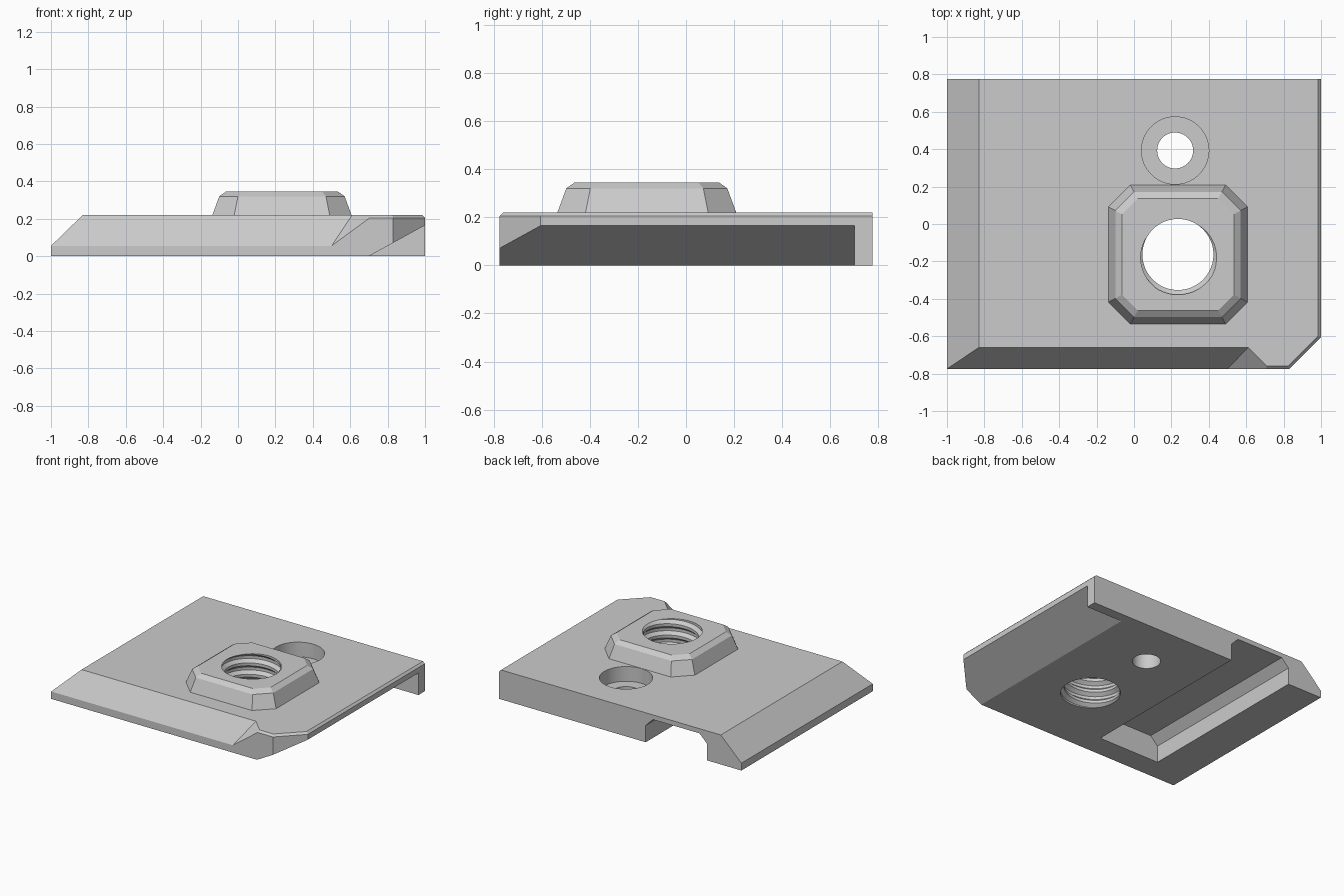
import bpy, bmesh, math
from mathutils import Vector

cube = bpy.data.objects.get("Cube")
if cube:
    bpy.data.objects.remove(cube, do_unlink=True)

grey = bpy.data.materials.new("plain grey")
grey.use_nodes = True
colour = (0.6, 0.6, 0.6, 1)
grey.diffuse_color = colour
grey.node_tree.nodes["Principled BSDF"].inputs["Base Color"].default_value = colour


def finish(name, bm):
    bmesh.ops.recalc_face_normals(bm, faces=bm.faces)
    mesh = bpy.data.meshes.new(name)
    bm.to_mesh(mesh)
    bm.free()
    mesh.materials.append(grey)
    obj = bpy.data.objects.new(name, mesh)
    bpy.context.collection.objects.link(obj)
    return obj


def cut_block(name, low, high, planes):
    """Box trimmed by planes, each given as point and outward normal."""
    bm = bmesh.new()
    bmesh.ops.create_cube(bm, size=1)
    low, high = Vector(low), Vector(high)
    for v in bm.verts:
        v.co = (low + high) / 2 + v.co * (high - low)
    for point, normal in planes:
        cut = bmesh.ops.bisect_plane(
            bm, geom=bm.verts[:] + bm.edges[:] + bm.faces[:], dist=1e-6,
            plane_co=point, plane_no=Vector(normal).normalized(), clear_outer=True)
        edges = [e for e in cut["geom_cut"] if isinstance(e, bmesh.types.BMEdge)]
        bmesh.ops.edgeloop_fill(bm, edges=edges)
    return finish(name, bm)


def loft(name, rings):
    """Closed solid through rings of equal point count."""
    bm = bmesh.new()
    loops = [[bm.verts.new(p) for p in ring] for ring in rings]
    n = len(loops[0])
    for a, b in zip(loops, loops[1:]):
        for i in range(n):
            bm.faces.new((a[i], a[(i + 1) % n], b[(i + 1) % n], b[i]))
    bm.faces.new(loops[0])
    bm.faces.new(loops[-1])
    return finish(name, bm)


def circle(cx, cy, r, z, n=64):
    return [(cx + r * math.cos(2 * math.pi * i / n),
             cy + r * math.sin(2 * math.pi * i / n), z) for i in range(n)]


def octagon(cx, cy, half, flat, z):
    pts = [(half, -flat), (half, flat), (flat, half), (-flat, half),
           (-half, flat), (-half, -flat), (-flat, -half), (flat, -half)]
    return [(cx + x, cy + y, z) for x, y in pts]


def thread(name, cx, cy, crest, root, pitch, bottom, turns, n=48):
    """Helical core used to cut an internal screw thread."""
    bm = bmesh.new()
    radii = (crest, crest, root, root)
    rows = 4 * turns
    grid = {}
    for j in range(rows):
        for i in range(n):
            a = 2 * math.pi * i / n
            grid[i, j] = bm.verts.new((cx + radii[j % 4] * math.cos(a),
                                       cy + radii[j % 4] * math.sin(a),
                                       bottom + pitch * (j / 4 + i / n)))
    for j in range(rows - 1):
        for i in range(n):
            p, q = ((i + 1, j), (i + 1, j + 1)) if i < n - 1 else ((0, j + 4), (0, j + 5))
            if q in grid:
                bm.faces.new((grid[i, j], grid[p], grid[q], grid[i, j + 1]))
    # close both open ends with fans
    height = pitch * turns
    ends = [bm.verts.new((cx, cy, bottom)), bm.verts.new((cx, cy, bottom + height))]
    for e in [e for e in bm.edges if e.is_boundary]:
        middle = (e.verts[0].co.z + e.verts[1].co.z) / 2
        bm.faces.new((*e.verts, ends[middle > bottom + height / 2]))
    return finish(name, bm)


# Mounting plate with sloped left side, clipped corner and thin top chamfers
plate = cut_block("mounting_plate", (-1, -0.775, 0), (1, 0.775, 0.22), [
    ((-1, 0, 0.055), (-0.165, 0, 0.17)),
    ((0.83, -0.775, 0), (1, -1, 0)),
    ((1, 0, 0.205), (1, 0, 1)),
    ((0, -0.775, 0.205), (0, -1, 1)),
    ((0.83, -0.775, 0.205), (1, -1, 1.41)),
])

# Octagonal boss
bx, by = 0.235, -0.163
boss = loft("boss", [octagon(bx, by, h, f, z) for h, f, z in (
    (0.372, 0.255, 0.2), (0.372, 0.255, 0.22), (0.335, 0.235, 0.32), (0.3, 0.215, 0.345))])

# Sloped front edge, stopped by a slanted end face
front_slope = cut_block("front_slope_cutter", (-1.3, -0.95, -0.3), (0.95, -0.5, 0.4), [
    ((0, -0.66, 0.22), (0, 0.165, -0.115)),
    ((0.61, -0.66, 0.22), (0.165, 0.165, -0.225)),
])

# Undercut along the left edge, leaving a lip at the back
undercut = cut_block("undercut_cutter", (0.5, -1, -0.2), (1.3, 0.7, 0.5), [
    ((0.7, 0, 0), (-0.165, 0, 0.3)),
])

# Slot on the underside, open at the back
slot = cut_block("slot_cutter", (-0.715, -0.605, -0.1), (-0.21, 1, 0.185), [
    ((-0.715, 0, 0.125), (-1, 0, 1)),
    ((-0.21, 0, 0.125), (1, 0, 1)),
])

# Counterbored pin hole
hx, hy = 0.22, 0.393
pin_hole = loft("pin_hole_cutter", [
    circle(hx, hy, 0.096, -0.1), circle(hx, hy, 0.096, 0.11),
    circle(hx, hy, 0.18, 0.11), circle(hx, hy, 0.18, 0.4)])

# Threaded hole through the boss
screw_hole = thread("thread_cutter", bx, by, 0.19, 0.215, 0.085, -0.2, 9)

# Combine the parts
bpy.context.view_layer.objects.active = plate
plate.select_set(True)
for tool, operation in ((front_slope, "DIFFERENCE"), (undercut, "DIFFERENCE"),
                        (slot, "DIFFERENCE"), (boss, "UNION"),
                        (pin_hole, "DIFFERENCE"), (screw_hole, "DIFFERENCE")):
    tool.hide_render = True
    mod = plate.modifiers.new(tool.name, "BOOLEAN")
    mod.operation = operation
    mod.solver = "EXACT"
    mod.object = tool
    bpy.ops.object.modifier_apply(modifier=mod.name)
    bpy.data.objects.remove(tool, do_unlink=True)

bpy.ops.object.shade_smooth_by_angle(angle=math.radians(20))
